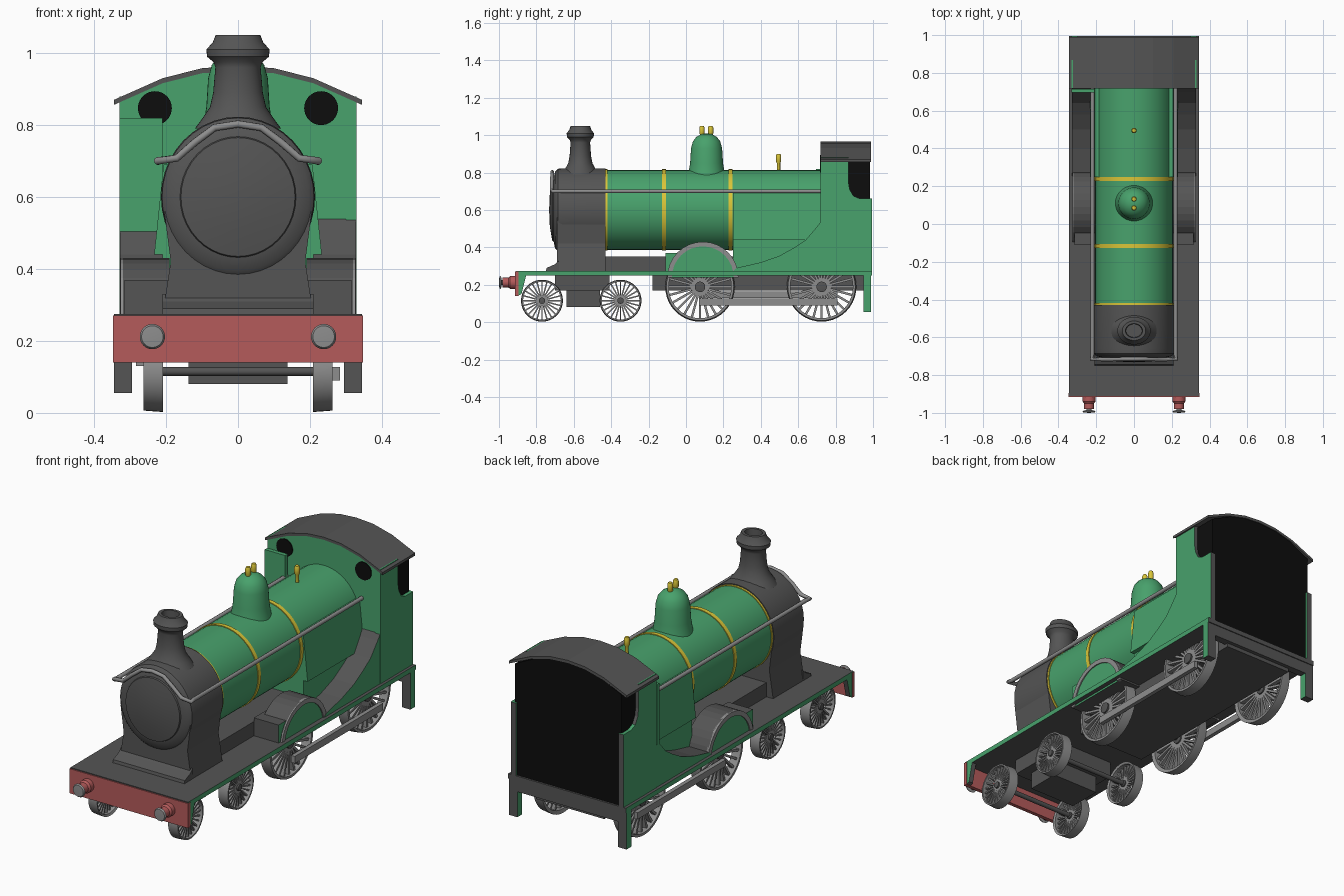
import bpy, bmesh
from math import pi, radians
from mathutils import Matrix, Vector

if "Cube" in bpy.data.objects:
    bpy.data.objects.remove(bpy.data.objects["Cube"])


def colour(name, *rgb):
    m = bpy.data.materials.new(name)
    m.use_nodes = True
    m.diffuse_color = (*rgb, 1)
    m.node_tree.nodes["Principled BSDF"].inputs["Base Color"].default_value = (*rgb, 1)
    return m


GREEN = colour("engine green", 0.065, 0.36, 0.15)
DARK = colour("dark grey", 0.09, 0.09, 0.09)
STEEL = colour("steel grey", 0.27, 0.27, 0.27)
RED = colour("beam red", 0.46, 0.105, 0.105)
YELLOW = colour("band yellow", 0.7, 0.56, 0.04)
BLACK = colour("cab black", 0.004, 0.004, 0.004)


def finish(bm, name, mats, mirror=False, smooth=False, rule=None):
    """Turn a bmesh into an object; rule picks the material of each face."""
    bmesh.ops.remove_doubles(bm, verts=bm.verts, dist=0.0001)
    bmesh.ops.recalc_face_normals(bm, faces=bm.faces)
    me = bpy.data.meshes.new(name)
    bm.to_mesh(me)
    bm.free()
    for m in mats if isinstance(mats, tuple) else (mats,):
        me.materials.append(m)
    if rule:
        for p in me.polygons:
            p.material_index = rule(p)
    ob = bpy.data.objects.new(name, me)
    bpy.context.collection.objects.link(ob)
    if mirror:
        ob.modifiers.new("mirror", "MIRROR")
    if smooth:
        bpy.ops.object.select_all(action="DESELECT")
        ob.select_set(True)
        bpy.context.view_layer.objects.active = ob
        bpy.ops.object.shade_smooth_by_angle(angle=radians(35))
    return ob


def prism(name, pts, axis, a, b, mats, **kw):
    """Extrude a (y,z) outline along x, or an (x,z) outline along y."""
    bm = bmesh.new()
    put = (lambda p, t: (t, *p)) if axis == "x" else (lambda p, t: (p[0], t, p[1]))
    face = bm.faces.new([bm.verts.new(put(p, a)) for p in pts])
    ext = bmesh.ops.extrude_face_region(bm, geom=[face])
    step = Vector(put((0, 0), b - a))
    bmesh.ops.translate(bm, vec=step, verts=[v for v in ext["geom"] if isinstance(v, bmesh.types.BMVert)])
    return finish(bm, name, mats, **kw)


def box(name, x, y, z, mats, **kw):
    return prism(name, [(y[0], z[0]), (y[1], z[0]), (y[1], z[1]), (y[0], z[1])], "x", *x, mats, **kw)


def spin(bm, profile, axis, centre, closed=False, steps=40):
    """Turn (radius, distance) points about an axis through centre."""
    at = {"x": lambda r, d: (d, 0, r), "y": lambda r, d: (r, d, 0), "z": lambda r, d: (r, 0, d)}[axis]
    turn = {"x": (1, 0, 0), "y": (0, 1, 0), "z": (0, 0, 1)}[axis]
    vs = [bm.verts.new(Vector(at(*p)) + Vector(centre)) for p in profile]
    edges = [bm.edges.new(e) for e in zip(vs, vs[1:])]
    if closed:
        edges.append(bm.edges.new((vs[-1], vs[0])))
    bmesh.ops.spin(bm, geom=vs + edges, cent=centre, axis=turn, angle=2 * pi, steps=steps)


def lathe(name, profile, axis, centre, mats, squash=(1, 1, 1), **kw):
    bm = bmesh.new()
    spin(bm, profile, axis, centre)
    c = Vector(centre)
    for v in bm.verts:
        v.co = c + (v.co - c) * Vector(squash)
    return finish(bm, name, mats, smooth=True, **kw)


def side_green(p):
    return 0 if abs(p.normal.x) > 0.9 else 1


PAINTED = (GREEN, DARK)

# Footplate, beams and underframe
box("footplate", (-0.345, 0.345), (-0.91, 0.995), (0.25, 0.275), PAINTED, rule=side_green)
box("buffer_beam", (-0.348, 0.348), (-0.915, -0.895), (0.14, 0.27), RED)
prism("front_bracket", [(-0.9, 0.14), (-0.88, 0.15), (-0.855, 0.25), (-0.9, 0.25)], "x", 0.32, 0.345,
      PAINTED, mirror=True, rule=side_green)
box("rear_step", (0.295, 0.345), (0.95, 0.99), (0.055, 0.25), PAINTED, mirror=True, rule=side_green)
box("main_frame", (-0.2, 0.2), (-0.18, 0.97), (0.17, 0.25), DARK)
box("rear_beam", (-0.33, 0.33), (0.95, 0.99), (0.19, 0.25), DARK)
box("bogie_block", (-0.137, 0.137), (-0.64, -0.46), (0.08, 0.25), DARK)
box("bogie_frame", (-0.19, 0.19), (-0.7, -0.41), (0.17, 0.25), DARK)

# Buffers
for part, prof, mat in (
        ("buffer_socket", [(0, -0.98), (0.026, -0.98), (0.026, -0.95), (0.034, -0.94), (0.034, -0.91)], RED),
        ("buffer_head", [(0, -1), (0.03, -0.998), (0.035, -0.99), (0.014, -0.985), (0.014, -0.96)], STEEL)):
    lathe(part, [(r, d) for r, d in prof], "y", (0.238, 0, 0.212), mat, mirror=True)


# Spoked wheels with axles
def wheel(name, y, radius):
    bm = bmesh.new()
    c = (0, y, radius + 0.003)
    inner = radius * 0.9
    spin(bm, [(inner, 0.213), (radius, 0.208), (radius, 0.216), (radius * 0.97, 0.262), (inner, 0.262)],
         "x", c, closed=True)
    for i in range(24):
        m = (Matrix.Translation(c) @ Matrix.Rotation(i * pi / 12, 4, "X")
             @ Matrix.Translation((0.238, 0, inner * 0.55)) @ Matrix.Diagonal((0.022, radius * 0.065, inner * 0.92, 1)))
        bmesh.ops.create_cube(bm, size=1, matrix=m)
    finish(bm, name, STEEL, mirror=True, smooth=True)
    hub = radius * 0.15
    lathe(name + "_axle", [(0.012, 0), (0.012, 0.215), (hub, 0.22), (hub, 0.258), (0, 0.262)], "x", c,
          DARK, mirror=True)


for i, y in enumerate((-0.77, -0.35)):
    wheel(f"bogie_wheel_{i + 1}", y, 0.112)
for i, y in enumerate((0.075, 0.725)):
    wheel(f"driving_wheel_{i + 1}", y, 0.186)
box("left_coupling_rod", (0.262, 0.284), (0.07, 0.81), (0.09, 0.127), STEEL)
box("right_coupling_rod", (-0.284, -0.262), (0.07, 0.81), (0.13, 0.165), STEEL)

# Boiler, smokebox and bands
AXIS = (0, 0, 0.6)
OVAL = (0.96, 1, 1)
lathe("boiler", [(0.214, -0.44), (0.214, 0.73)], "y", AXIS, GREEN, OVAL)
lathe("smokebox", [(0, -0.732), (0.09, -0.728), (0.165, -0.715), (0.168, -0.708), (0.205, -0.7), (0.22, -0.685),
                   (0.223, -0.66), (0.223, -0.43), (0, -0.43)], "y", AXIS, DARK, OVAL)
for i, y in enumerate((-0.43, -0.117, 0.238)):
    lathe(f"boiler_band_{i + 1}", [(0.2, y - 0.011), (0.218, y - 0.011), (0.218, y + 0.011), (0.2, y + 0.011)],
          "y", AXIS, YELLOW, OVAL)
prism("smokebox_saddle", [(-0.21, 0.27), (0.21, 0.27), (0.187, 0.42), (0.205, 0.56), (-0.205, 0.56), (-0.187, 0.42)],
      "y", -0.69, -0.43, DARK)
prism("saddle_ramp", [(-0.75, 0.27), (-0.68, 0.27), (-0.68, 0.33), (-0.7, 0.31), (-0.745, 0.29)], "x", -0.21, 0.21, DARK)
box("frame_cover", (-0.17, 0.17), (-0.44, 0.26), (0.27, 0.35), DARK)
prism("firebox", [(-0.21, 0.27), (0.21, 0.27), (0.21, 0.44), (0.233, 0.44), (0.207, 0.69), (-0.207, 0.69),
                  (-0.233, 0.44), (-0.21, 0.44)], "y", 0.25, 0.73, GREEN)

# Chimney, dome, valves and whistle
lathe("chimney", [(0.12, 0.79), (0.098, 0.82), (0.078, 0.85), (0.069, 0.89), (0.063, 0.96), (0.068, 0.975),
                  (0.086, 0.99), (0.088, 1.01), (0.07, 1.03), (0.062, 1.05), (0.045, 1.05), (0.042, 1.0), (0, 1.0)],
      "z", (0, -0.565, 0), DARK, (1, 0.83, 1))
lathe("dome", [(0.105, 0.76), (0.096, 0.8), (0.088, 0.85), (0.083, 0.93), (0.073, 0.967), (0.055, 0.99),
               (0.03, 1.005), (0, 1.01)], "z", (0, 0.11, 0), GREEN)
for name, y, low, high in (("front_valve", 0.085, 0.98, 1.05), ("rear_valve", 0.132, 0.98, 1.05),
                           ("whistle", 0.495, 0.8, 0.9)):
    lathe(name, [(0.009, low), (0.009, high - 0.05), (0.014, high - 0.04), (0.014, high - 0.01), (0.01, high), (0, high)],
          "z", (0, y, 0), YELLOW)

# Splashers
arch = [(0.09 - 0.19 * Vector((1, 0)).dot(Matrix.Rotation(a * pi / 16, 2) @ Vector((1, 0))),
         0.24 + 0.19 * (Matrix.Rotation(a * pi / 16, 2) @ Vector((1, 0))).y) for a in range(17)]
small = [(0.09 + (y - 0.09) * 0.87, 0.24 + (z - 0.24) * 0.87) for y, z in arch]
prism("front_splasher", arch, "x", 0.19, 0.32, PAINTED, mirror=True, rule=side_green)
prism("splasher_rim", arch + small[::-1], "x", 0.31, 0.326, STEEL, mirror=True)
box("sand_box", (0.17, 0.315), (-0.11, 0.03), (0.27, 0.37), PAINTED, mirror=True, rule=side_green)
prism("rear_splasher", [(0.25, 0.27), (0.73, 0.27), (0.73, 0.55), (0.7, 0.51), (0.64, 0.44), (0.58, 0.4), (0.5, 0.355),
                        (0.4, 0.32), (0.27, 0.29)], "x", 0.19, 0.328, PAINTED, mirror=True, rule=side_green)

# Cab
prism("cab_side", [(0.72, 0.27), (0.995, 0.27), (0.995, 0.66), (0.93, 0.66), (0.895, 0.675), (0.875, 0.71),
                   (0.868, 0.75), (0.868, 0.88), (0.72, 0.88)], "x", 0.3, 0.33, PAINTED, mirror=True,
      rule=lambda p: 1 if p.normal.y > 0.5 else 0)
half = [(0.345, 0.87), (0.21, 0.93), (0.1, 0.958)]
top = half + [(0, 0.965)] + [(-x, z) for x, z in reversed(half)]
under = [(x * 0.955, z - 0.006) for x, z in top]
prism("cab_front", [(-0.33, 0.27), (0.33, 0.27)] + under, "y", 0.722, 0.75, GREEN)
prism("cab_interior", [(-0.312, 0.27), (0.312, 0.27)] + [(x * 0.905, z - 0.008) for x, z in top], "y", 0.745, 0.985, BLACK)
prism("cab_roof", top + [(x, z - 0.014) for x, z in reversed(top)], "y", 0.718, 0.99, DARK)
lathe("cab_window", [(0, 0.717), (0.047, 0.717), (0.047, 0.724)], "y", (0.231, 0, 0.847), BLACK, mirror=True)
box("window_shield", (-0.33, -0.21), (0.695, 0.716), (0.5, 0.82), GREEN)

# Handrail looping over the smokebox
loop = [(0.22, 0.725, 0.7), (0.22, -0.69, 0.7), (0.225, -0.715, 0.7), (0.17, -0.717, 0.708), (0.12, -0.717, 0.752),
        (0.065, -0.715, 0.793)]
path = loop + [(0, -0.715, 0.803)] + [(-x, y, z) for x, y, z in reversed(loop)]
curve = bpy.data.curves.new("handrail", "CURVE")
curve.dimensions = "3D"
curve.bevel_depth = 0.0105
curve.bevel_resolution = 2
curve.use_fill_caps = True
line = curve.splines.new("POLY")
line.points.add(len(path) - 1)
for p, co in zip(line.points, path):
    p.co = (*co, 1)
curve.materials.append(STEEL)
bpy.context.collection.objects.link(bpy.data.objects.new("handrail", curve))
